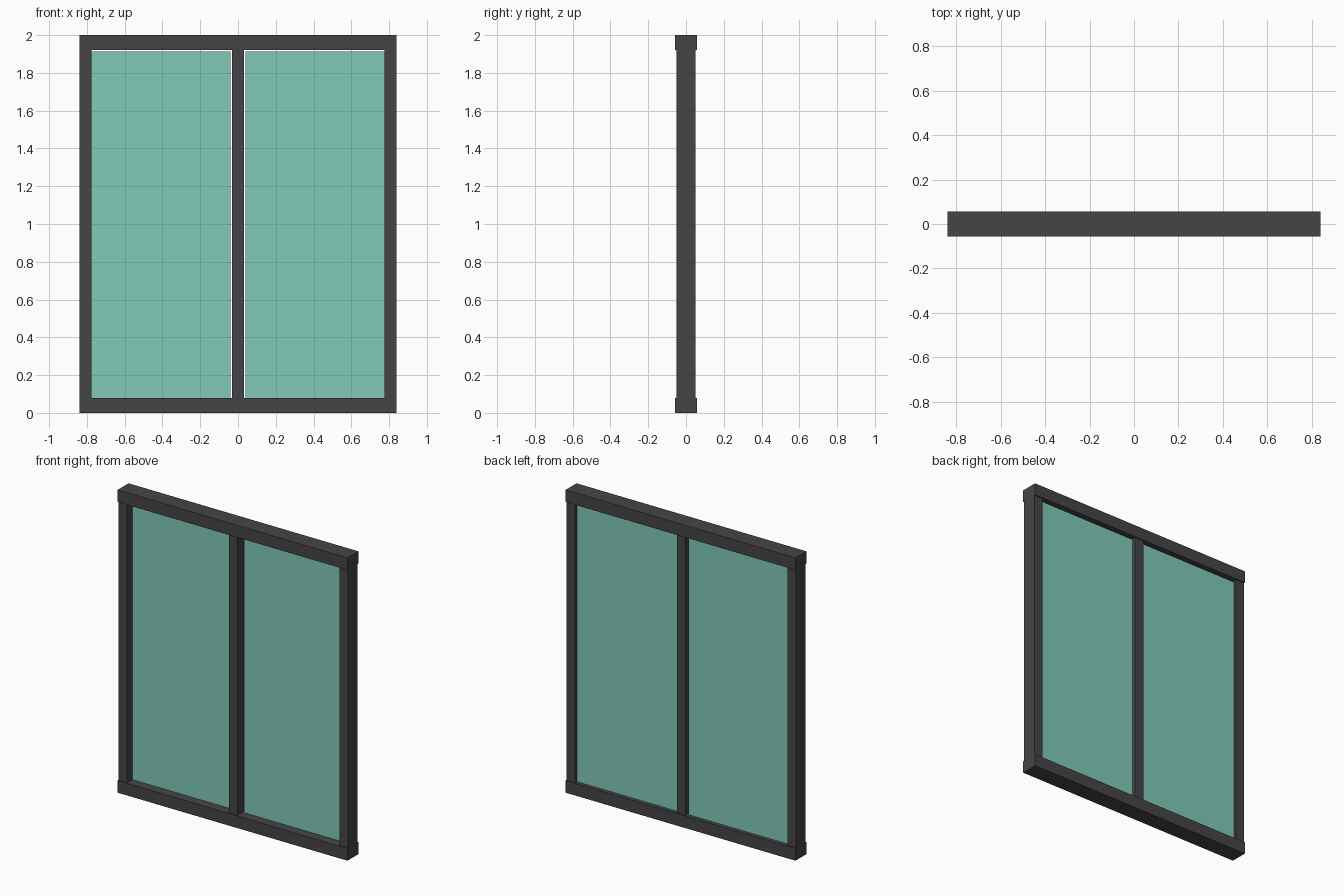
import bpy

# Remove the default cube
cube = bpy.data.objects.get("Cube")
if cube:
    bpy.data.objects.remove(cube, do_unlink=True)


def material(name, colour):
    mat = bpy.data.materials.new(name)
    mat.use_nodes = True
    mat.diffuse_color = colour
    mat.node_tree.nodes["Principled BSDF"].inputs["Base Color"].default_value = colour
    return mat


def box(name, x, y, z, mat):
    """Box given by its (low, high) range on each axis."""
    ranges = (x, y, z)
    bpy.ops.mesh.primitive_cube_add(size=1)
    obj = bpy.context.object
    obj.name = name
    obj.location = [(a + b) / 2 for a, b in ranges]
    obj.scale = [b - a for a, b in ranges]
    obj.data.materials.append(mat)
    return obj


frame = material("dark grey frame", (0.06, 0.06, 0.06, 1))
glass = material("pale teal glass", (0.22, 0.59, 0.49, 1))

WIDTH, HEIGHT = 0.84, 2.0      # half width, full height
RAIL, POST = 0.08, 0.065       # rail height, post width
RAIL_Y = (-0.057, 0.057)
POST_Y = (-0.05, 0.05)
GLASS_Y = (0.005, 0.03)
BETWEEN = (RAIL, HEIGHT - RAIL)

# Horizontal rails, slightly deeper than the posts
box("bottom_rail", (-WIDTH, WIDTH), RAIL_Y, (0, RAIL), frame)
box("top_rail", (-WIDTH, WIDTH), RAIL_Y, (HEIGHT - RAIL, HEIGHT), frame)

# Centre mullion
box("centre_mullion", (-POST / 2, POST / 2), POST_Y, BETWEEN, frame)

# Side posts and panes, with a slim gap beside the mullion and under the top rail
for side, s in (("left", 1), ("right", -1)):
    post_x = sorted((s * WIDTH, s * (WIDTH - POST)))
    pane_x = sorted((s * 0.039, s * (WIDTH - POST)))
    box(side + "_post", post_x, POST_Y, BETWEEN, frame)
    box(side + "_pane", pane_x, GLASS_Y, (RAIL, HEIGHT - RAIL - 0.008), glass)
